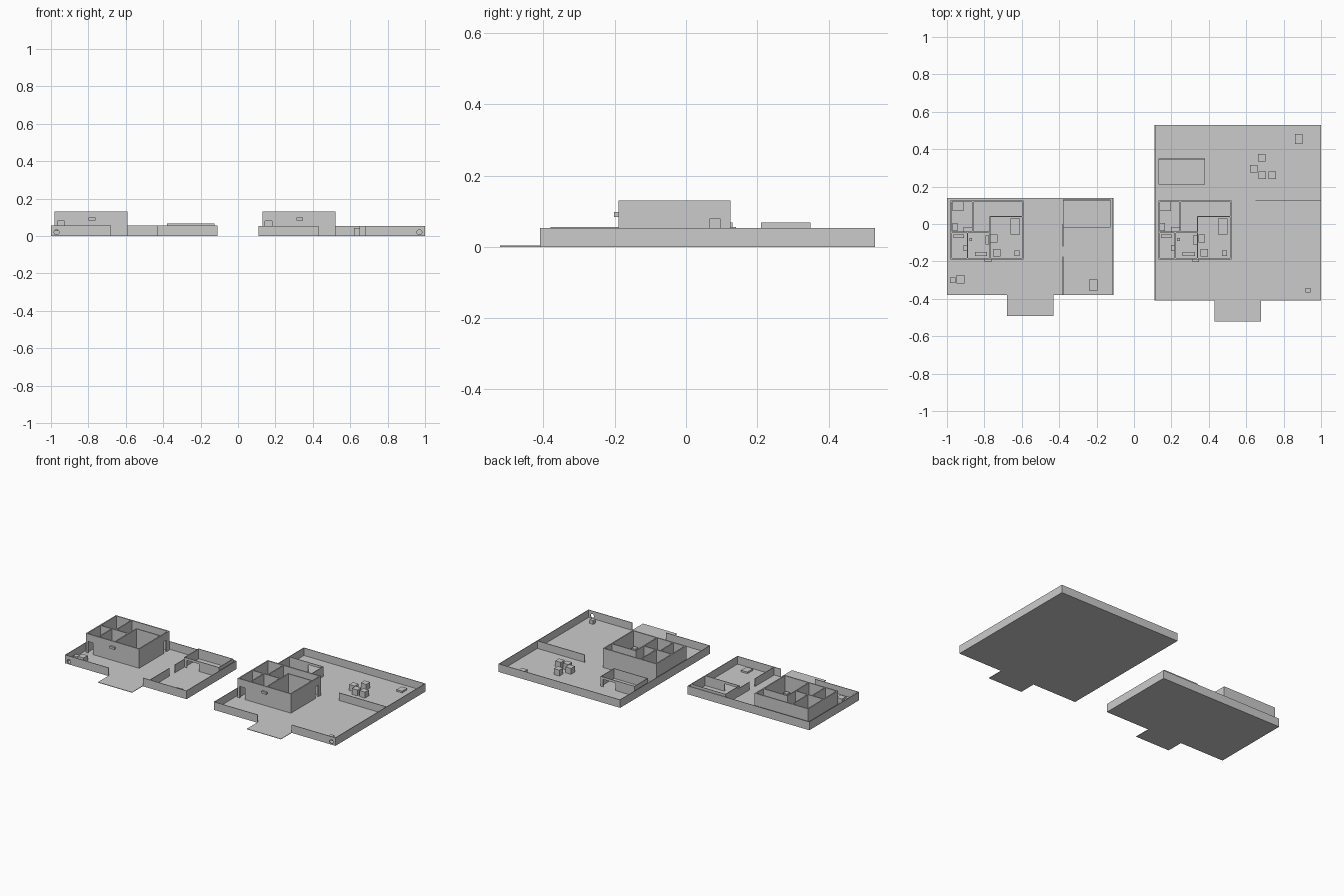
import bpy, bmesh
from math import pi

if "Cube" in bpy.data.objects:
    bpy.data.objects.remove(bpy.data.objects["Cube"])

FLOOR = 0.003


def box(name, x0, x1, y0, y1, z0, z1):
    bm = bmesh.new()
    bmesh.ops.create_cube(bm, size=1)
    for v in bm.verts:
        v.co.x = x1 if v.co.x > 0 else x0
        v.co.y = y1 if v.co.y > 0 else y0
        v.co.z = z1 if v.co.z > 0 else z0
    me = bpy.data.meshes.new(name)
    bm.to_mesh(me)
    bm.free()
    ob = bpy.data.objects.new(name, me)
    bpy.context.collection.objects.link(ob)
    return ob


def wall(name, axis, at, a, b, h, t, door=None):
    """Wall centred on 'at', running a..b along axis; door = (start, end, height)."""
    def piece(tag, s, e, z0, z1):
        if axis == 'x':
            return box(name + tag, s, e, at - t / 2, at + t / 2, z0, z1)
        return box(name + tag, at - t / 2, at + t / 2, s, e, z0, z1)
    if not door:
        return piece('', a, b, 0, h)
    s, e, top = door
    piece('_start', a, s, 0, h)
    piece('_end', e, b, 0, h)
    if top < h:
        piece('_lintel', s, e, top, h)


def round_hole(ob, x, y, z, r):
    bpy.ops.mesh.primitive_cylinder_add(vertices=24, radius=r, depth=0.05,
                                        location=(x, y, z), rotation=(pi / 2, 0, 0))
    cutter = bpy.context.object
    cutter.name = 'hole_cutter'
    cutter.hide_render = True
    cutter.display_type = 'WIRE'
    m = ob.modifiers.new('round_hole', 'BOOLEAN')
    m.operation = 'DIFFERENCE'
    m.object = cutter
    m.solver = 'EXACT'
    bpy.context.view_layer.update()
    # apply the cut, then drop the cutter
    dg = bpy.context.evaluated_depsgraph_get()
    me = bpy.data.meshes.new_from_object(ob.evaluated_get(dg))
    ob.modifiers.clear()
    ob.data = me
    bpy.data.objects.remove(cutter)


def lot(name, x0, x1, y0, y1, h, hole_x):
    # ground, driveway and perimeter wall with gate gap
    t = 0.004
    gate0, gate1 = x0 + 0.32, x0 + 0.57
    box(name + '_ground', x0, x1, y0, y1, 0, FLOOR)
    box(name + '_driveway', gate0, gate1, y0 - 0.112, y0, 0, FLOOR)
    wall(name + '_west_wall', 'y', x0 + t / 2, y0, y1, h, t)
    wall(name + '_east_wall', 'y', x1 - t / 2, y0, y1, h, t)
    wall(name + '_back_wall', 'x', y1 - t / 2, x0, x1, h, t)
    left = wall(name + '_front_wall_left', 'x', y0 + t / 2, x0, gate0, h, t)
    right = wall(name + '_front_wall_right', 'x', y0 + t / 2, gate1, x1, h, t)
    round_hole(left if hole_x < gate0 else right, hole_x, y0, 0.02, 0.013)


def house(name, dx):
    h, t = 0.13, 0.008
    # outer walls with doors
    wall(name + '_front', 'x', -0.185, dx - 0.98, dx - 0.59, h, t, (dx - 0.965, dx - 0.928, 0.08))
    wall(name + '_back', 'x', 0.121, dx - 0.98, dx - 0.59, h, t)
    wall(name + '_west', 'y', dx - 0.976, -0.189, 0.125, h, t)
    wall(name + '_east', 'y', dx - 0.594, -0.189, 0.125, h, t, (0.068, 0.096, 0.08))
    # partitions
    for axis, at, a, b in [('y', -0.862, -0.044, 0.12), ('y', -0.89, -0.185, -0.044),
                           ('y', -0.77, -0.185, 0.044), ]:
        wall(name + '_partition', axis, at + dx, a, b, h, 0.007)
    wall(name + '_partition', 'x', -0.044, dx - 0.976, dx - 0.77, h, 0.007)
    wall(name + '_partition', 'x', 0.04, dx - 0.77, dx - 0.594, h, 0.007)
    # furniture: x0, x1, y0, y1, height
    items = {
        'bed': (-0.97, -0.912, 0.07, 0.117, 0.03),
        'nightstand': (-0.97, -0.945, -0.038, 0.005, 0.04),
        'desk': (-0.912, -0.865, -0.04, -0.015, 0.035),
        'bathtub': (-0.965, -0.91, -0.075, -0.055, 0.03),
        'stool': (-0.88, -0.865, -0.092, -0.075, 0.03),
        'washstand': (-0.912, -0.894, -0.145, -0.112, 0.04),
        'counter': (-0.85, -0.785, -0.172, -0.15, 0.04),
        'fridge': (-0.795, -0.774, -0.11, -0.062, 0.075),
        'cabinet': (-0.766, -0.73, -0.1, -0.055, 0.05),
        'table': (-0.755, -0.715, -0.175, -0.135, 0.035),
        'sofa': (-0.66, -0.61, -0.055, 0.03, 0.035),
        'armchair': (-0.64, -0.612, -0.17, -0.142, 0.035),
    }
    for k, (x0, x1, y0, y1, z) in items.items():
        box(f'{name}_{k}', x0 + dx, x1 + dx, y0, y1, FLOOR - 0.001, z)
    box(name + '_cooling_unit', dx - 0.798, dx - 0.763, -0.202, -0.187, 0.084, 0.098)


def shed(name, x0, x1, y0, y1, door_south):
    h, t = 0.068, 0.004
    d_s = (x0 + 0.02, x0 + 0.11, 0.052) if door_south else None
    d_n = None if door_south else (x1 - 0.11, x1 - 0.02, 0.052)
    wall(name + '_front', 'x', y0 + t / 2, x0, x1, h, t, d_s)
    wall(name + '_back', 'x', y1 - t / 2, x0, x1, h, t, d_n)
    wall(name + '_west', 'y', x0 + t / 2, y0, y1, h, t)
    wall(name + '_east', 'y', x1 - t / 2, y0, y1, h, t)


# left property
lot('left_lot', -1.0, -0.11, -0.38, 0.14, 0.055, -0.97)
house('left_house', 0)
shed('left_shed', -0.38, -0.125, -0.02, 0.13, True)
wall('left_divider', 'y', -0.38, -0.38, 0.0, 0.055, 0.004, (-0.175, -0.12, 0.055))
box('left_small_crate', -0.985, -0.955, -0.315, -0.285, 0.002, 0.028)
box('left_large_crate', -0.95, -0.907, -0.317, -0.273, 0.002, 0.035)
box('left_low_bench', -0.24, -0.195, -0.355, -0.298, 0.002, 0.014)

# right property
lot('right_lot', 0.11, 1.0, -0.41, 0.53, 0.053, 0.97)
house('right_house', 1.11)
shed('right_shed', 0.13, 0.38, 0.21, 0.35, False)
wall('right_divider', 'x', 0.127, 0.65, 1.0, 0.053, 0.005)
for i, (x, y) in enumerate([(0.64, 0.295), (0.683, 0.355), (0.685, 0.26), (0.74, 0.26)]):
    box(f'yard_crate_{i}', x - 0.02, x + 0.02, y - 0.02, y + 0.02, 0.002, 0.042)
box('right_low_bench', 0.86, 0.9, 0.428, 0.482, 0.002, 0.014)
box('right_small_crate', 0.917, 0.943, -0.367, -0.341, 0.002, 0.028)
